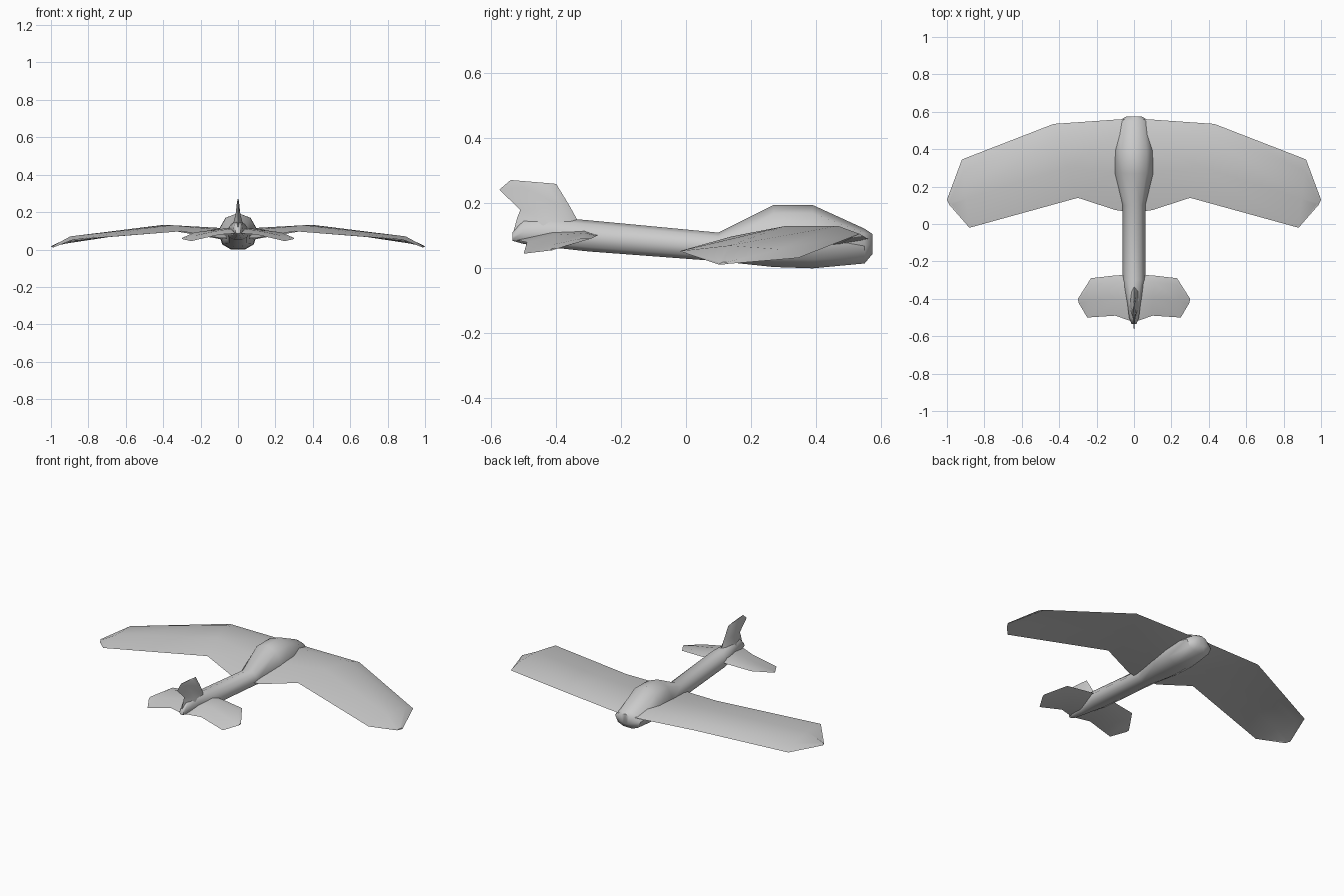
import bpy, bmesh
from mathutils import Vector

if "Cube" in bpy.data.objects:
    bpy.data.objects.remove(bpy.data.objects["Cube"])


def loft(name, rings, cap_start=True, mirror=False):
    """Skin a list of equal-length closed rings."""
    bm = bmesh.new()
    rows = [[bm.verts.new(p) for p in r] for r in rings]
    n = len(rows[0])
    for a, b in zip(rows, rows[1:]):
        for i in range(n):
            j = (i + 1) % n
            bm.faces.new((a[i], a[j], b[j], b[i]))
    bm.faces.new(rows[-1])
    if cap_start:
        bm.faces.new(rows[0])
    bmesh.ops.triangulate(bm, faces=[f for f in bm.faces if len(f.verts) > 4])
    bmesh.ops.recalc_face_normals(bm, faces=bm.faces)
    me = bpy.data.meshes.new(name)
    bm.to_mesh(me)
    bm.free()
    ob = bpy.data.objects.new(name, me)
    bpy.context.collection.objects.link(ob)
    if mirror:
        m = ob.modifiers.new("mirror", 'MIRROR')
        m.use_clip = True
    bpy.ops.object.select_all(action='DESELECT')
    ob.select_set(True)
    bpy.context.view_layer.objects.active = ob
    bpy.ops.object.shade_smooth_by_angle(angle=0.9)
    return ob


def foil(le, te, up, low, axis):
    """Aerofoil ring: leading edge, two upper points, trailing edge, two lower."""
    le, te, axis = Vector(le), Vector(te), Vector(axis)
    at = lambda t, h: le.lerp(te, t) + axis * h
    return [le, at(.17, up * .9), at(.58, up), te, at(.58, low), at(.17, low * .6)]


def body_ring(y, w, bottom, top):
    half = [(0, 1), (.62, .87), (1, .5), (.78, .14), (.35, 0)]
    pts = half + [(-x, z) for x, z in reversed(half[1:])]
    return [(x * w, y, bottom + z * (top - bottom)) for x, z in pts]


# Fuselage with canopy hump and long tail boom
loft("fuselage", [body_ring(*s) for s in (
    (.575, .04, .045, .105), (.55, .085, .015, .122), (.39, .108, 0, .195),
    (.27, .105, .004, .195), (.10, .062, .022, .11), (-.30, .062, .052, .148),
    (-.42, .036, .065, .158), (-.50, .026, .075, .15), (-.535, .014, .085, .11))])

Z, X = (0, 0, 1), (1, 0, 0)

# Bent, drooping, cambered wings
loft("wings", [foil(*s, Z) for s in (
    ((0, .565, .09), (0, .06, .06), .035, -.025),
    ((.10, .558, .092), (.10, .075, .062), .032, -.018),
    ((.43, .535, .106), (.30, .14, .098), .029, .010),
    ((.92, .345, .032), (.88, -.02, .053), .026, .006),
    ((1, .13, .014), (.985, .10, .012), .006, -.001))],
    cap_start=False, mirror=True)

# Tailplane
loft("tailplane", [foil(*s, Z) for s in (
    ((0, -.27, .105), (0, -.525, .088), .02, -.02),
    ((.10, -.275, .10), (.10, -.49, .08), .014, -.008),
    ((.23, -.29, .092), (.25, -.50, .045), .008, -.004),
    ((.30, -.40, .060), (.297, -.42, .056), .003, -.002))],
    cap_start=False, mirror=True)

# Tail fin
loft("tail_fin", [foil(*s, X) for s in (
    ((0, -.30, .12), (0, -.535, .10), .03, -.03),
    ((0, -.335, .15), (0, -.52, .155), .022, -.022),
    ((0, -.36, .195), (0, -.51, .18), .013, -.013),
    ((0, -.40, .26), (0, -.575, .242), .006, -.006),
    ((0, -.42, .262), (0, -.54, .272), .002, -.002))])
